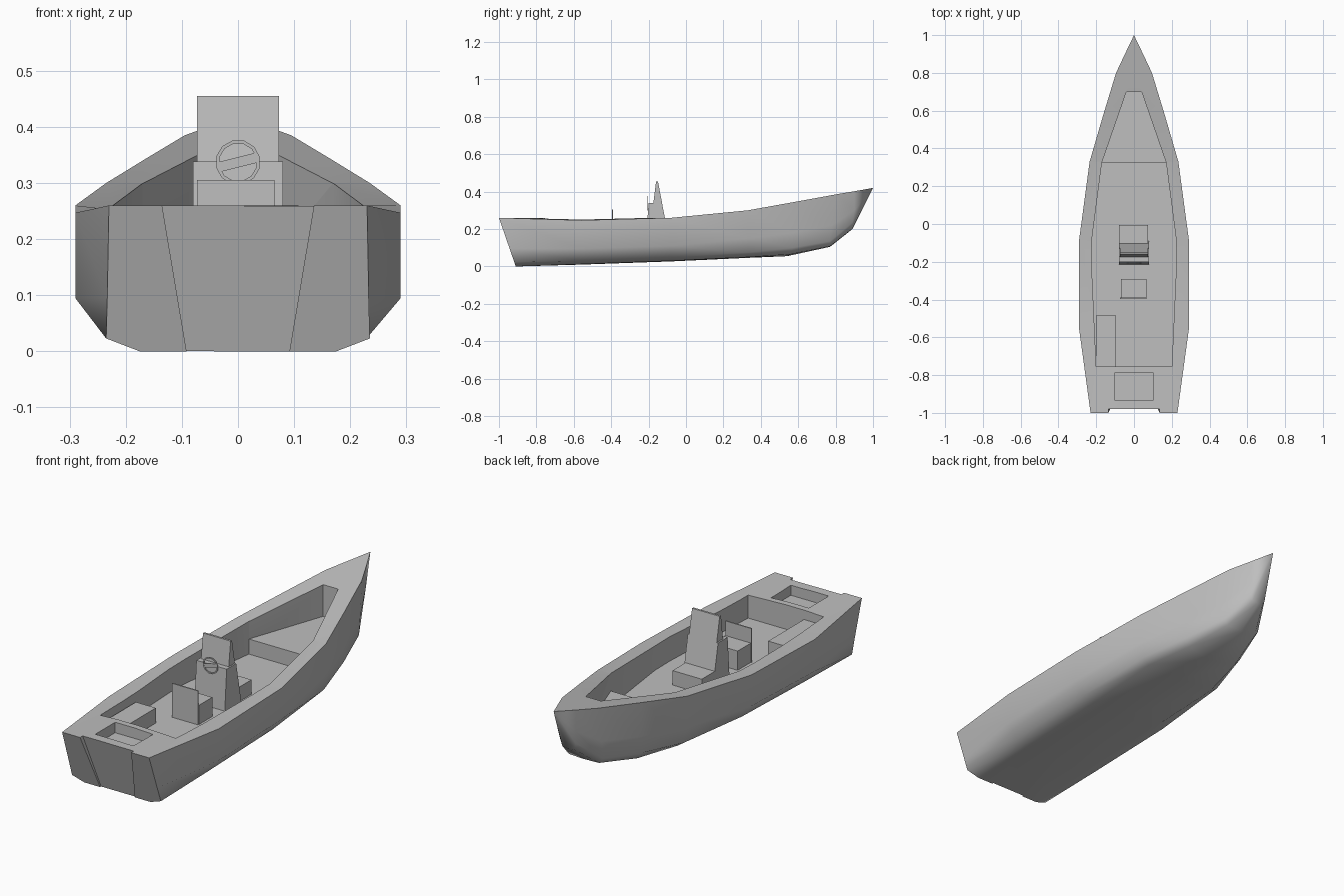
import bpy, bmesh, math
from mathutils import Matrix

cube = bpy.data.objects.get("Cube")
if cube:
    bpy.data.objects.remove(cube, do_unlink=True)

grey = bpy.data.materials.new("plain_grey")
grey.use_nodes = True
colour = (0.52, 0.52, 0.52, 1)
grey.diffuse_color = colour
grey.node_tree.nodes["Principled BSDF"].inputs["Base Color"].default_value = colour


def finish(bm, name):
    """Turn a bmesh into a named object with outward normals."""
    bmesh.ops.remove_doubles(bm, verts=bm.verts, dist=0.0005)
    bmesh.ops.recalc_face_normals(bm, faces=bm.faces)
    mesh = bpy.data.meshes.new(name)
    bm.to_mesh(mesh)
    bm.free()
    obj = bpy.data.objects.new(name, mesh)
    bpy.context.collection.objects.link(obj)
    mesh.materials.append(grey)
    return obj


def prism(name, lower, upper):
    """Closed solid between two matching outlines."""
    bm = bmesh.new()
    a = [bm.verts.new(p) for p in lower]
    b = [bm.verts.new(p) for p in upper]
    bm.faces.new(a)
    bm.faces.new(b)
    for i in range(len(a)):
        j = (i + 1) % len(a)
        bm.faces.new((a[i], a[j], b[j], b[i]))
    return finish(bm, name)


def upright(name, outline, z0, z1):
    return prism(name, [(x, y, z0) for x, y in outline], [(x, y, z1) for x, y in outline])


def box(name, x0, x1, y0, y1, z0, z1):
    return upright(name, [(x0, y0), (x1, y0), (x1, y1), (x0, y1)], z0, z1)


def across(name, profile, half):
    """Side profile in y, z extruded across the boat."""
    return prism(name, [(-half, y, z) for y, z in profile], [(half, y, z) for y, z in profile])


def mirrored(half_outline):
    return half_outline + [(-x, y) for x, y in reversed(half_outline)]


def activate(obj):
    bpy.ops.object.select_all(action='DESELECT')
    obj.select_set(True)
    bpy.context.view_layer.objects.active = obj


def cut(obj, cutter):
    cutter.hide_render = True
    mod = obj.modifiers.new("cut", 'BOOLEAN')
    mod.operation = 'DIFFERENCE'
    mod.solver = 'EXACT'
    mod.object = cutter
    activate(obj)
    bpy.ops.object.modifier_apply(modifier=mod.name)
    bpy.data.objects.remove(cutter, do_unlink=True)


# Hull sections from stern to bow: deck centre, gunwale, side, chine, bilge, keel
sections = [
    [(0, -1, .26), (.23, -1, .26), (.233, -.943, .095), (.235, -.918, .023), (.175, -.91, 0), (0, -.91, 0)],
    [(0, -.56, .26), (.29, -.56, .247), (.29, -.56, .095), (.235, -.56, .03), (.175, -.56, .012), (0, -.56, .01)],
    [(0, -.08, .26), (.29, -.08, .26), (.288, -.08, .11), (.24, -.08, .048), (.18, -.08, .03), (0, -.08, .027)],
    [(0, .33, .3), (.235, .33, .3), (.234, .33, .15), (.222, .33, .075), (.185, .33, .05), (0, .33, .046)],
    [(0, .57, .343), (.165, .57, .343), (.164, .57, .18), (.16, .57, .1), (.135, .56, .065), (0, .54, .055)],
    [(0, .8, .385), (.095, .8, .385), (.1, .78, .22), (.1, .77, .135), (.08, .77, .108), (0, .77, .105)],
    [(0, .9, .402), (.048, .9, .402), (.046, .9, .3), (.042, .89, .235), (.03, .89, .205), (0, .89, .2)],
]
bm = bmesh.new()
rings = []
for half in sections:
    loop = half + [(-x, y, z) for x, y, z in half[-2:0:-1]]
    rings.append([bm.verts.new(p) for p in loop])
for a, b in zip(rings, rings[1:]):
    for i in range(len(a)):
        j = (i + 1) % len(a)
        bm.faces.new((a[i], a[j], b[j], b[i]))
bm.faces.new(rings[0])
tip = bm.verts.new((0, 1, .42))
last = rings[-1]
for i in range(len(last)):
    bm.faces.new((last[i], last[(i + 1) % len(last)], tip))
hull = finish(bm, "hull")

# Cockpit well, stern locker recess and tapered transom notch
FLOOR = .143
well = mirrored([(.2, -.755), (.225, -.2), (.223, -.08), (.17, .325), (.04, .7)])
cut(hull, upright("well_cutter", well, FLOOR, .7))
cut(hull, box("locker_cutter", -.1, .1, -.935, -.785, .21, .5))
low = [(-.09, -1.2, -.01), (.09, -1.2, -.01), (.09, -.9, -.01), (-.09, -.9, -.01)]
high = [(-.137, -1.2, .27), (.137, -1.2, .27), (.137, -.983, .27), (-.137, -.983, .27)]
cut(hull, prism("notch_cutter", low, high))
activate(hull)
bpy.ops.object.shade_smooth_by_angle(angle=math.radians(62))

# Raised bow platform and stern bench
upright("bow_platform", mirrored([(.171, .325), (.041, .7)]), FLOOR - .01, .215)
box("stern_bench", -.2, -.095, -.757, -.485, FLOOR - .01, .215)

# Helm seat with thin backrest
box("helm_seat", -.07, .067, -.39, -.29, FLOOR - .01, .235)
box("seat_backrest", -.073, .065, -.396, -.39, FLOOR - .01, .305)

# Console, windscreen and the small seat ahead of it
across("console", [(-.215, FLOOR - .01), (-.2, .338), (-.128, .338), (-.088, FLOOR - .01)], .08)
across("windscreen", [(-.175, .335), (-.16, .455), (-.15, .455), (-.127, .335)], .073)
box("console_seat", -.08, .075, -.12, -.005, FLOOR - .01, .212)

# Steering wheel: thin twelve-sided flat rim with a slanted spoke plate
WHEEL = Matrix.Translation((0, -.207, .337)) @ Matrix.Rotation(math.radians(-14), 4, 'Y')
bm = bmesh.new()
corners = []
for i in range(12):
    a = math.tau * i / 12
    corners.append([bm.verts.new((r * math.cos(a), y, r * math.sin(a)))
                    for r, y in ((.04, -.002), (.034, -.002), (.034, .002), (.04, .002))])
for i in range(12):
    a, b = corners[i], corners[(i + 1) % 12]
    for k in range(4):
        m = (k + 1) % 4
        bm.faces.new((a[k], a[m], b[m], b[k]))
rim = finish(bm, "steering_wheel")
rim.matrix_world = WHEEL
spoke = box("wheel_spoke", -.034, .034, -.0015, .0015, -.009, .009)
spoke.matrix_world = WHEEL
